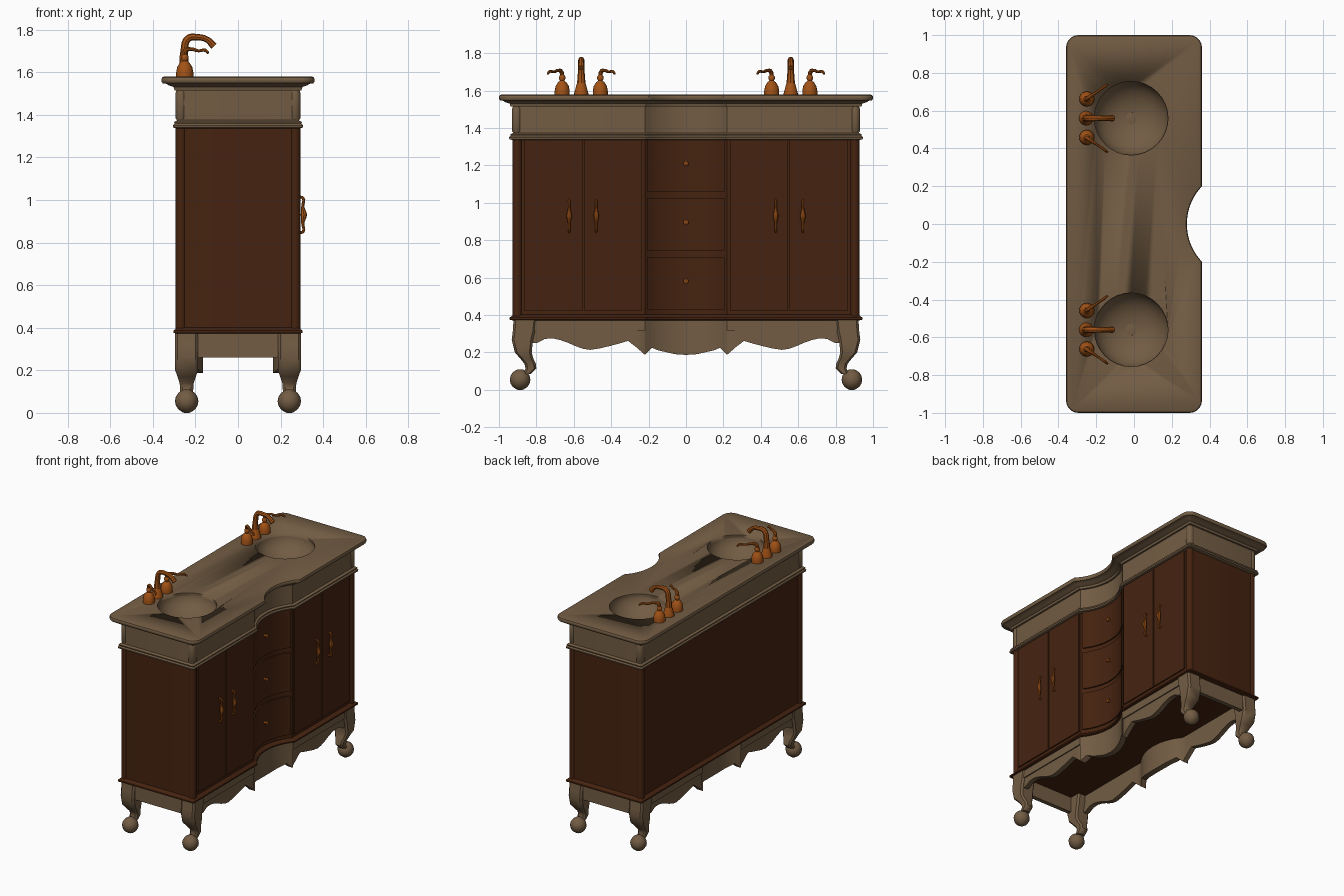
import bpy, bmesh, math
from mathutils import Vector

if "Cube" in bpy.data.objects:
    bpy.data.objects.remove(bpy.data.objects["Cube"])


def material(name, rgb):
    m = bpy.data.materials.new(name)
    m.diffuse_color = (*rgb, 1)
    m.use_nodes = True
    m.node_tree.nodes["Principled BSDF"].inputs["Base Color"].default_value = m.diffuse_color
    return m


STONE = material("taupe stone", (0.17, 0.108, 0.057))
WOOD = material("dark wood", (0.060, 0.0165, 0.005))
COPPER = material("copper", (0.36, 0.085, 0.008))


def finish(ob, mat, angle=35):
    ob.data.materials.append(mat)
    bpy.ops.object.select_all(action='DESELECT')
    ob.select_set(True)
    bpy.context.view_layer.objects.active = ob
    bpy.ops.object.shade_smooth_by_angle(angle=math.radians(angle))
    return ob


def loft(name, rings, mat, caps=True, angle=35):
    """Skin a stack of rings that have equal point counts."""
    bm = bmesh.new()
    vs = [[bm.verts.new(p) for p in r] for r in rings]
    n = len(vs[0])
    for a, b in zip(vs, vs[1:]):
        for i in range(n):
            j = (i + 1) % n
            bm.faces.new((a[i], a[j], b[j], b[i]))
    if caps:
        bm.faces.new(vs[0][::-1])
        bm.faces.new(vs[-1])
    if caps:
        bmesh.ops.recalc_face_normals(bm, faces=bm.faces)
    me = bpy.data.meshes.new(name)
    bm.to_mesh(me)
    bm.free()
    ob = bpy.data.objects.new(name, me)
    bpy.context.collection.objects.link(ob)
    return finish(ob, mat, angle)


def lathe(name, x, y, prof, mat, seg=16, caps=True, angle=35):
    return loft(name, [[(x + r * math.cos(2 * math.pi * i / seg), y + r * math.sin(2 * math.pi * i / seg), z)
                        for i in range(seg)] for r, z in prof], mat, caps, angle)


def tube(name, pts, radii, mat):
    cu = bpy.data.curves.new(name, 'CURVE')
    cu.dimensions = '3D'
    cu.bevel_depth = 1
    cu.bevel_resolution = 2
    cu.resolution_u = 5
    cu.use_fill_caps = True
    s = cu.splines.new('BEZIER')
    s.bezier_points.add(len(pts) - 1)
    for b, p, r in zip(s.bezier_points, pts, radii):
        b.co, b.radius = p, r
        b.handle_left_type = b.handle_right_type = 'AUTO'
    ob = bpy.data.objects.new(name, cu)
    bpy.context.collection.objects.link(ob)
    bpy.ops.object.select_all(action='DESELECT')
    ob.select_set(True)
    bpy.context.view_layer.objects.active = ob
    bpy.ops.object.convert(target='MESH')
    return finish(bpy.context.object, mat)


def front_x(y, inset):
    """Front line of the vanity: straight with a concave arc in the middle."""
    hw, d, f = 0.2 + 0.25 * inset, 0.08, 0.36 - inset
    if abs(y) >= hw:
        return f
    rad = (hw * hw + d * d) / (2 * d)
    return f - d + rad - math.sqrt(rad * rad - y * y)


def outline(inset, z):
    r, X, Y = max(0.065 - inset, 0.006), 0.36 - inset, 1 - inset
    hw = 0.2 + 0.25 * inset
    pts = []

    def corner(cx, cy, a0):
        for k in range(6):
            a = math.radians(a0 + 18 * k)
            pts.append((cx + r * math.cos(a), cy + r * math.sin(a), z))
    corner(-X + r, -Y + r, 180)
    corner(X - r, -Y + r, 270)
    for k in range(21):
        y = -hw + 2 * hw * k / 20
        pts.append((front_x(y, inset), y, z))
    corner(X - r, Y - r, 0)
    corner(-X + r, Y - r, 90)
    return pts


def moulding(name, prof, mat, caps=True):
    return loft(name, [outline(i, z) for i, z in prof], mat, caps)


def front_slab(name, ys, lows, top, inset, thick, mat, side=1):
    """Panel following the front line, with a bottom edge given per point."""
    rings = []
    for y, lo in zip(ys, lows):
        x = front_x(y, inset)
        rings.append([(side * a, y, z) for a, z in ((x, lo), (x, top), (x - thick, top), (x - thick, lo))])
    return loft(name, rings, mat)


def span(a, b, n):
    return [a + (b - a) * k / n for k in range(n + 1)]


# Countertop with sink openings
top = moulding("countertop", [(0.062, 1.515), (0.058, 1.53), (0.035, 1.538), (0.022, 1.546), (0.006, 1.548),
                              (0, 1.557), (0, 1.567), (0.004, 1.575), (0.012, 1.579)], STONE)
for s in (-1, 1):
    cut = lathe("sink_cutter", -0.015, s * 0.56, [(0.195, 1.4), (0.195, 1.7)], STONE, 32)
    cut.hide_render = True
    bpy.context.view_layer.objects.active = top
    mod = top.modifiers.new("sink", 'BOOLEAN')
    mod.operation, mod.object, mod.solver = 'DIFFERENCE', cut, 'EXACT'
    bpy.ops.object.modifier_apply(modifier=mod.name)
    bpy.data.objects.remove(cut)
    # Bowl and drain
    bowl = [(0.197 * math.cos(a), 1.578 - 0.14 * math.sin(a)) for a in span(0, 1.42, 9)]
    loft("sink_bowl", [[(-0.015 + r * math.cos(-k * math.pi / 16), s * 0.56 + r * math.sin(-k * math.pi / 16), z)
                        for k in range(32)] for r, z in bowl], STONE, False)
    lathe("drain", -0.015, s * 0.56, [(0.03, 1.434), (0.03, 1.442), (0.024, 1.443)], STONE)

# Frieze, mouldings and cabinet body
moulding("frieze", [(0.075, 1.36), (0.075, 1.52)], STONE, False)
moulding("frieze_moulding", [(0.078, 1.335), (0.056, 1.34), (0.054, 1.35), (0.062, 1.358), (0.06, 1.366),
                             (0.078, 1.376)], STONE)
moulding("cabinet_body", [(0.08, 0.378), (0.08, 1.345)], WOOD)
moulding("base_moulding", [(0.07, 0.372), (0.056, 0.376), (0.056, 0.386), (0.066, 0.393), (0.079, 0.402)], WOOD)

# Doors and drawers
for s in (-1, 1):
    for a, b in ((0.235, 0.545), (0.552, 0.866)):
        front_slab("door", sorted((s * a, s * b)), [0.425] * 2, 1.337, 0.071, 0.02, WOOD)
for z in (0.43, 0.745, 1.06):
    front_slab("drawer", span(-0.205, 0.205, 16), [z] * 17, z + 0.28, 0.07, 0.02, WOOD)
    kx = front_x(0, 0.07)
    knob = lathe("drawer_knob", 0, 0, [(0.007, 0), (0.007, 0.012), (0.014, 0.016), (0.014, 0.023), (0.007, 0.028)],
                 COPPER, 12)
    knob.rotation_euler = (0, math.pi / 2, 0)
    knob.location = (kx, 0, z + 0.15)

# Door pulls
for y in (-0.625, -0.48, 0.48, 0.625):
    tube("door_pull", [(0.285, y, 1.015), (0.306, y, 1.008), (0.304, y, 0.97), (0.309, y, 0.93), (0.304, y, 0.89),
                       (0.306, y, 0.852), (0.285, y, 0.845)],
         [0.006, 0.007, 0.007, 0.015, 0.007, 0.007, 0.006], COPPER)

# Corner columns, legs and feet
LEG = [(0.378, 0.922, 0.800, 0.054), (0.315, 0.926, 0.807, 0.054), (0.267, 0.932, 0.818, 0.054),
       (0.20, 0.915, 0.825, 0.054), (0.17, 0.888, 0.817, 0.043), (0.14, 0.864, 0.803, 0.033),
       (0.115, 0.858, 0.800, 0.031), (0.085, 0.872, 0.83, 0.03)]
for sx in (-1, 1):
    for sy in (-1, 1):
        lathe("corner_column", sx * 0.268, sy * 0.902, [(0.026, 0.395), (0.026, 1.345)], WOOD, 12)
        lathe("frieze_pilaster", sx * 0.268, sy * 0.905,
              [(0.016, 1.37), (0.026, 1.385), (0.026, 1.5), (0.018, 1.522)], STONE, 12)
        rings = []
        for z, yo, yi, h in LEG:
            c, w, b = (yo + yi) / 2, (yo - yi) / 2, 0.012
            rings.append([(sx * (0.241 + u), sy * (c + v), z) for u, v in (
                (h, w - b), (h - b, w), (b - h, w), (-h, w - b), (-h, b - w), (b - h, -w), (h - b, -w), (h, b - w))])
        loft("cabriole_leg", rings, STONE, angle=40)
        ball = [(max(0.055 * math.cos(a), 0.012), 0.055 + 0.055 * math.sin(a))
                for a in span(-math.pi / 2, math.pi / 2, 8)]
        lathe("ball_foot", sx * 0.241, sy * 0.887, ball, STONE, 12, angle=50)

# Scalloped aprons front and back, with raised rails
WAVE = [(0, .187), (.06, .191), (.112, .203), (.15, .212), (.182, .225), (.219, .187), (.262, .225), (.31, .262),
        (.35, .25), (.406, .235), (.46, .222), (.513, .214), (.55, .22), (.594, .235), (.63, .252), (.674, .267),
        (.71, .275), (.754, .273), (.797, .25), (.83, .25)]
wave = [(-y, z) for y, z in WAVE[:0:-1]] + WAVE
for side, nm in ((1, "front"), (-1, "back")):
    front_slab(nm + "_apron", [p[0] for p in wave], [p[1] for p in wave], 0.378, 0.08, 0.035, STONE, side)
    front_slab(nm + "_center_apron", [p[0] for p in wave if abs(p[0]) < 0.22],
               [p[1] for p in wave if abs(p[0]) < 0.22], 0.378, 0.072, 0.02, STONE, side)
    for s in (-1, 1):
        front_slab(nm + "_apron_rail", sorted((s * 0.219, s * 0.81)), [0.318] * 2, 0.378, 0.072, 0.02, STONE, side)

# Side aprons
for s in (-1, 1):
    loft("side_apron", [[(x, s * y, z) for x, y in ((-0.2, 0.88), (0.2, 0.88), (0.2, 0.91), (-0.2, 0.91))]
                        for z in (0.26, 0.378)], STONE)

# Faucets
for s in (-1, 1):
    y = s * 0.56
    lathe("spout_base", -0.253, y, [(0.038, 1.576), (0.038, 1.586), (0.034, 1.6), (0.026, 1.63), (0.02, 1.645)], COPPER)
    tube("spout", [(-0.253, y, 1.62), (-0.252, y, 1.70), (-0.235, y, 1.757), (-0.19, y, 1.764), (-0.145, y, 1.753),
                   (-0.113, y, 1.722)], [0.024, 0.018, 0.017, 0.015, 0.014, 0.017], COPPER)
    for t in (-1, 1):
        hy = y + t * 0.102
        lathe("tap_base", -0.25, hy, [(0.04, 1.576), (0.04, 1.6), (0.035, 1.625), (0.022, 1.645), (0.012, 1.653),
                                      (0.017, 1.662), (0.017, 1.675), (0.01, 1.685)], COPPER)
        tube("tap_lever", [(-0.25, hy, 1.67), (-0.247, hy + t * 0.004, 1.70), (-0.22, hy + t * 0.022, 1.708),
                           (-0.185, hy + t * 0.045, 1.70), (-0.155, hy + t * 0.066, 1.703), (-0.14, hy + t * 0.077, 1.69)],
             [0.01, 0.012, 0.009, 0.007, 0.008, 0.006], COPPER)
